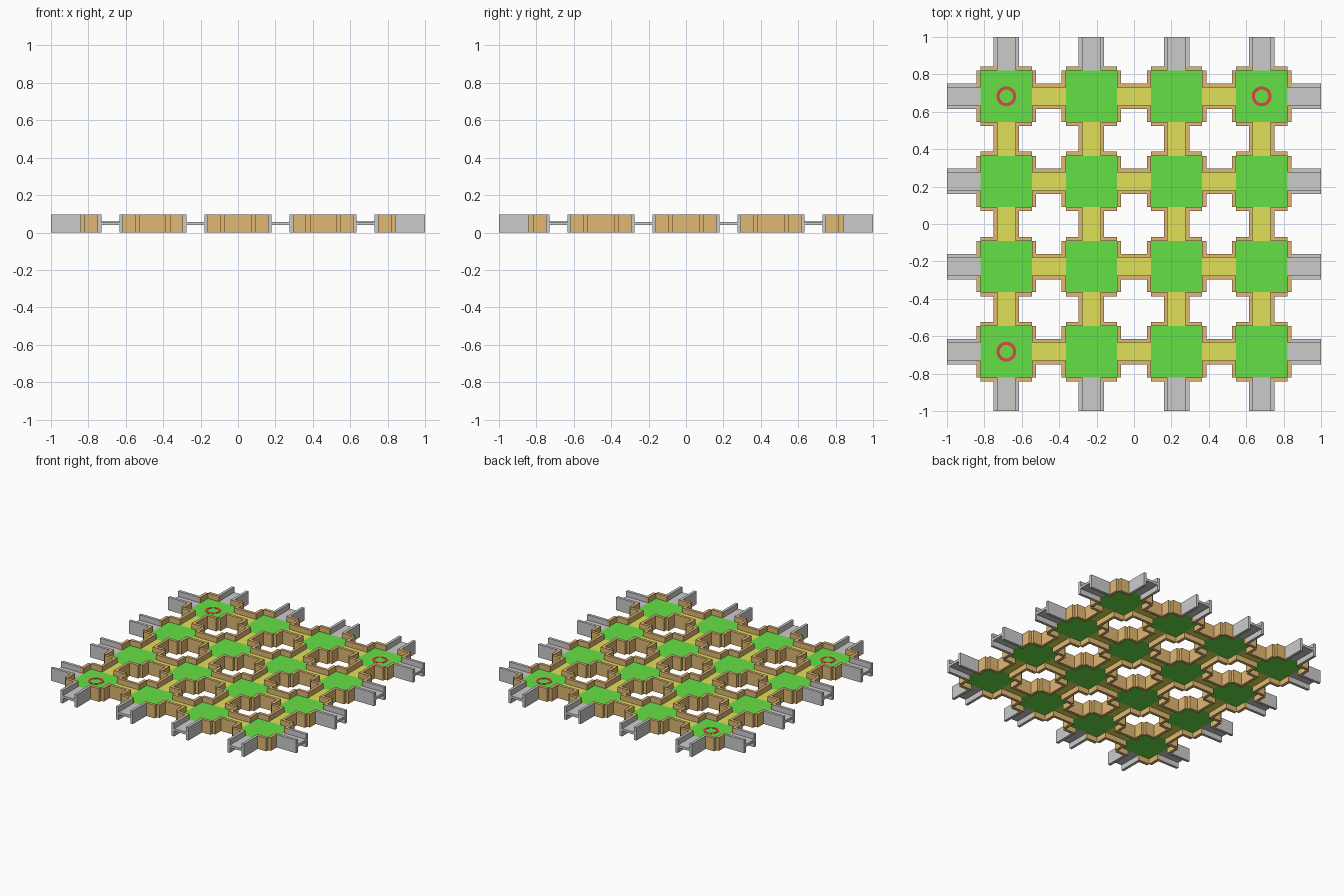
import bpy, bmesh, math

if "Cube" in bpy.data.objects:
    bpy.data.objects.remove(bpy.data.objects["Cube"])

PITCH = 0.4545      # spacing of the 4 x 4 cells
S = 0.137           # half width of a floor plate
WI, WO = 0.048, 0.068   # channel wall inner / outer offset
T = 0.022           # wall thickness
H = 0.096           # wall height
Z0, Z1 = 0.039, 0.057   # floor slab levels
CENTRES = [(i - 1.5) * PITCH for i in range(4)]


def material(name, rgb):
    m = bpy.data.materials.new(name)
    m.diffuse_color = (*rgb, 1)
    m.use_nodes = True
    m.node_tree.nodes["Principled BSDF"].inputs["Base Color"].default_value = m.diffuse_color
    return m


GREEN = material("green", (0.13, 0.75, 0.06))
YELLOW = material("yellow", (0.75, 0.75, 0.1))
ORANGE = material("orange", (0.75, 0.48, 0.17))
RED = material("red", (0.75, 0.06, 0.06))


def boxes_object(name, boxes, mat=None):
    """One object from boxes given as (x0, x1, y0, y1, z0, z1)."""
    bm = bmesh.new()
    for x0, x1, y0, y1, z0, z1 in boxes:
        vs = bmesh.ops.create_cube(bm, size=1)["verts"]
        for v in vs:
            v.co = (x1 if v.co.x > 0 else x0, y1 if v.co.y > 0 else y0, z1 if v.co.z > 0 else z0)
    me = bpy.data.meshes.new(name)
    bm.to_mesh(me)
    bm.free()
    ob = bpy.data.objects.new(name, me)
    bpy.context.collection.objects.link(ob)
    if mat:
        me.materials.append(mat)
    return ob


def swap(b):
    return (b[2], b[3], b[0], b[1], b[4], b[5])


def span(a, b):
    return min(a, b), max(a, b)


# Floor plates and the wall stubs around each plate, open at the corners
plates, stubs = [], []
for cx in CENTRES:
    for cy in CENTRES:
        plates.append((cx - S, cx + S, cy - S, cy + S, Z0, Z1))
        for a in (-1, 1):
            for b in (-1, 1):
                along = lambda c: span(c + a * WI, c + a * S)
                out = lambda c: span(c + b * S, c + b * (S + T))
                stubs.append((*along(cx), *out(cy), 0, H))
                stubs.append((*out(cx), *along(cy), 0, H))
boxes_object("floor_plates", plates, GREEN)
boxes_object("plate_walls", stubs, ORANGE)

# Channels linking neighbouring plates
floors, walls = [], []
for c in CENTRES:
    for k in CENTRES[:3]:
        s, e = k + S, k + PITCH - S
        f = (s, e, c - WI, c + WI, Z0, Z1)
        floors += [f, swap(f)]
        for b in (-1, 1):
            w = (s + T, e - T, *span(c + b * WI, c + b * WO), 0, H)
            walls += [w, swap(w)]
boxes_object("channel_floors", floors, YELLOW)
boxes_object("channel_walls", walls, ORANGE)

# Grey H-section arms around the outside
arms = []
edge = CENTRES[3] + S
for c in CENTRES:
    for side in (-1, 1):
        f = (*span(side * edge, side), c - WI, c + WI, Z0, Z1)
        arms += [f, swap(f)]
        for b in (-1, 1):
            w = (*span(side * (edge + T), side), *span(c + b * WI, c + b * WO), 0, H)
            arms += [w, swap(w)]
boxes_object("outer_arms", arms)

# Red marker rings on three corner plates
N, RI, RO = 32, 0.036, 0.053
for i, (cx, cy) in enumerate([(-1, 1), (1, 1), (-1, -1)]):
    bm = bmesh.new()
    loops = []
    for r, z in ((RI, Z1), (RO, Z1), (RO, Z1 + 0.002), (RI, Z1 + 0.002)):
        loops.append([bm.verts.new((r * math.cos(2 * math.pi * n / N), r * math.sin(2 * math.pi * n / N), z))
                      for n in range(N)])
    for j in range(4):
        p, q = loops[j], loops[(j + 1) % 4]
        for n in range(N):
            m = (n + 1) % N
            bm.faces.new((p[n], p[m], q[m], q[n]))
    bmesh.ops.recalc_face_normals(bm, faces=bm.faces)
    me = bpy.data.meshes.new("marker_ring")
    bm.to_mesh(me)
    bm.free()
    me.materials.append(RED)
    ring = bpy.data.objects.new(f"marker_ring_{i + 1}", me)
    ring.location = (cx * CENTRES[3], cy * CENTRES[3], 0)
    bpy.context.collection.objects.link(ring)
